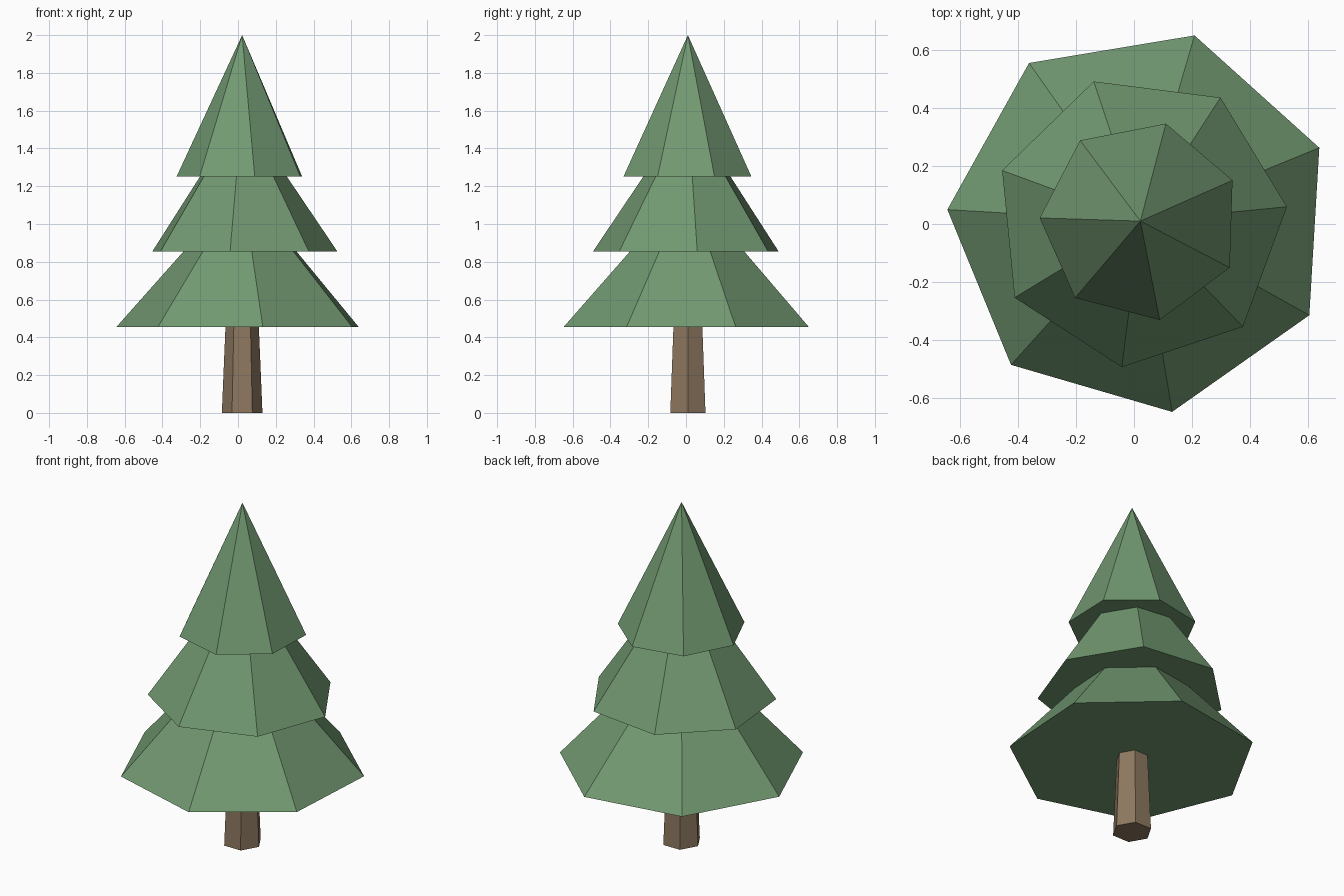
import bpy
import math

if "Cube" in bpy.data.objects:
    bpy.data.objects.remove(bpy.data.objects["Cube"])

CENTRE = (0.022, 0.01)


def material(name, rgb):
    m = bpy.data.materials.new(name)
    m.diffuse_color = (*rgb, 1)
    m.use_nodes = True
    m.node_tree.nodes["Principled BSDF"].inputs["Base Color"].default_value = m.diffuse_color
    return m


def tapered(name, sides, r_bottom, r_top, z_bottom, z_top, turn, mat):
    """Flat-sided cone or frustum with its first corner at angle 'turn' from +x."""
    # the primitive's first corner lies on +y
    bpy.ops.mesh.primitive_cone_add(
        vertices=sides, radius1=r_bottom, radius2=r_top, depth=z_top - z_bottom,
        end_fill_type='NGON', location=(*CENTRE, (z_bottom + z_top) / 2),
        rotation=(0, 0, math.radians(turn - 90)))
    ob = bpy.context.object
    ob.name = name
    ob.data.materials.append(mat)
    return ob


green = material("needle green", (0.168, 0.318, 0.166))
brown = material("bark brown", (0.27, 0.188, 0.116))

# Six-sided trunk, ending just inside the lowest tier
tapered("trunk", 6, 0.1075, 0.0865, 0.0, 0.5, 0, brown)

# Three stacked seven-sided foliage cones
TIERS = [("lower_foliage", 0.666, 0.456, 22.3),
         ("middle_foliage", 0.507, 0.854, 5.6),
         ("upper_foliage", 0.347, 1.252, 23.9)]
for name, radius, z, turn in TIERS:
    tapered(name, 7, radius, 0.0, z, z + 0.748, turn, green)
